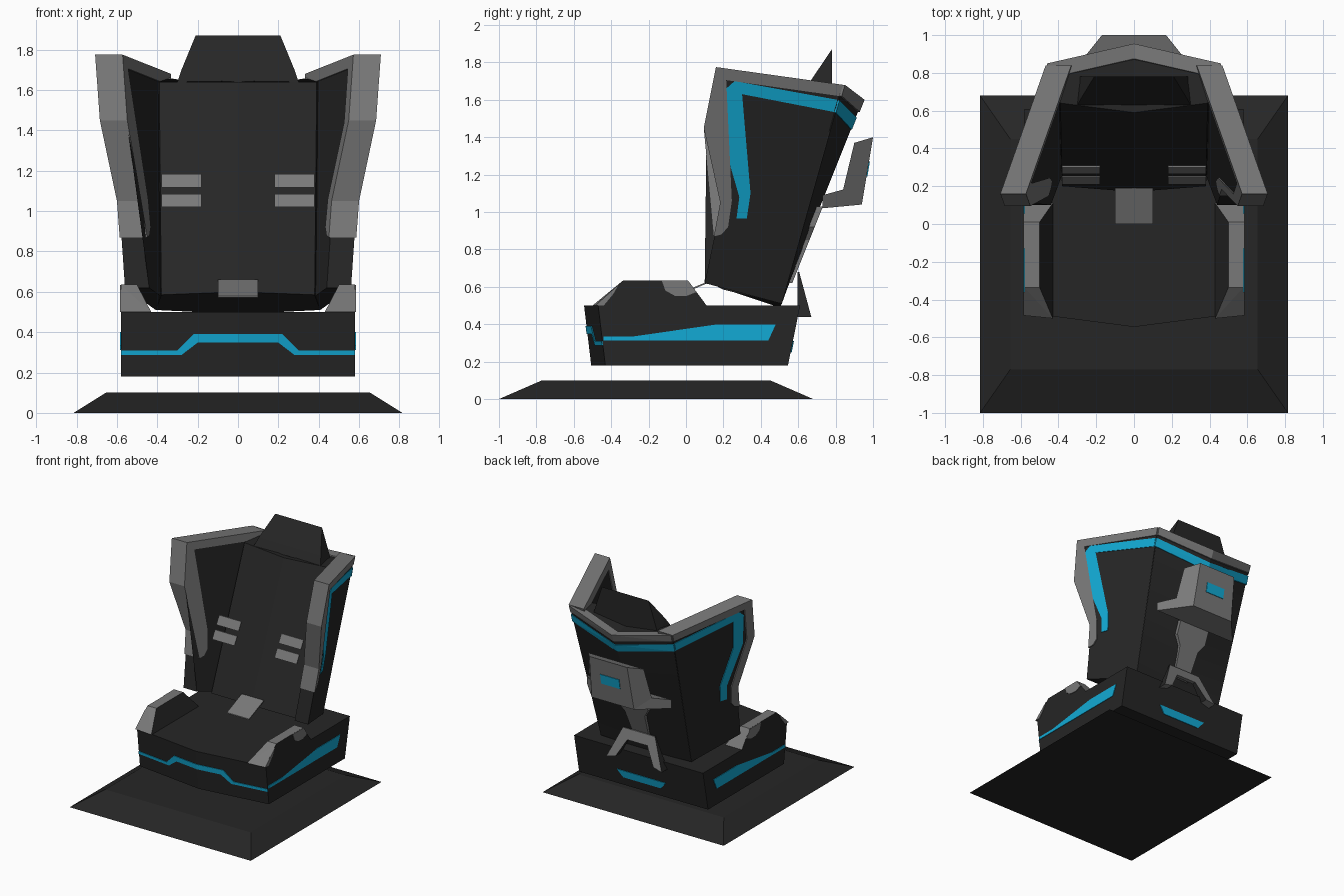
import bpy, bmesh
from mathutils import Vector

if "Cube" in bpy.data.objects:
    bpy.data.objects.remove(bpy.data.objects["Cube"])


def material(name, rgb):
    m = bpy.data.materials.new(name)
    m.diffuse_color = (*rgb, 1)
    m.use_nodes = True
    m.node_tree.nodes["Principled BSDF"].inputs["Base Color"].default_value = m.diffuse_color
    return m


BLACK = material("black", (0.019, 0.019, 0.019))
GREY = material("grey", (0.19, 0.19, 0.19))
BLUE = material("blue", (0.006, 0.40, 0.66))


def finish(name, bm, mats, rule=None):
    bmesh.ops.recalc_face_normals(bm, faces=bm.faces)
    bm.normal_update()
    if rule:
        for f in bm.faces:
            f.material_index = rule(f)
    me = bpy.data.meshes.new(name)
    bm.to_mesh(me)
    bm.free()
    for m in mats:
        me.materials.append(m)
    ob = bpy.data.objects.new(name, me)
    bpy.context.collection.objects.link(ob)
    return ob


def hull(name, pts, mats, rule=None):
    """Convex solid around a few points."""
    bm = bmesh.new()
    for p in pts:
        bm.verts.new(p)
    bmesh.ops.convex_hull(bm, input=bm.verts)
    bmesh.ops.dissolve_limit(bm, angle_limit=0.01, verts=bm.verts, edges=bm.edges)
    return finish(name, bm, mats, rule)


def slab(name, outline, surf, t0, t1, mats, sides=(1,), rule=None):
    """Prism of a 2D outline laid on surf(a, b, t), from depth t0 to t1."""
    bm = bmesh.new()
    for s in sides:
        rings = []
        for t in (t0, t1):
            pts = [surf(a, b, t) for a, b in outline]
            rings.append([bm.verts.new((s * x, y, z)) for x, y, z in pts])
        n = len(outline)
        caps = [bm.faces.new(rings[0]), bm.faces.new(rings[1][::-1])]
        for i in range(n):
            j = (i + 1) % n
            bm.faces.new((rings[0][i], rings[0][j], rings[1][j], rings[1][i]))
        bmesh.ops.triangulate(bm, faces=caps)
    return finish(name, bm, mats, rule)


BOTH = (1, -1)
mirror = lambda pts: [(s * x, y, z) for x, y, z in pts for s in BOTH]

# Surfaces that parts are laid on; t goes into the model
wing_x = lambda y, z: 0.5075 - 0.3336 * y + 0.1385 * z
wing = lambda y, z, t: (wing_x(y, z) - t, y, z)
side = lambda y, z, t: (0.58 - t, y, z)
front_y = lambda x, z: -0.545 + 0.13 * abs(x) + (0.5 - z) * 0.12
front = lambda x, z, t: (x, front_y(x, z) + t, z)
rear = lambda x, z, t: (x, 0.61 - (0.5 - z) * 0.2 - t, z)


def back(x, z, t):
    y0, yc = 0.945 + 0.40 * (z - 1.6), 0.84 + 0.28 * (z - 1.68)
    return (x, y0 + (yc - y0) * x / wing_x(yc, z) - t, z)


# Floor plate
hull("base_plate", [(x, y, 0) for x in (-.815, .815) for y in (-1, .68)] +
     [(x, y, .1) for x in (-.655, .655) for y in (-.77, .45)], [BLACK])

# Seat block with pointed front
hull("seat", [(x, front_y(x, z), z) for x in (-.58, 0, .58) for z in (.18, .5)] +
     [(x, y, z) for x in (-.58, .58) for y, z in ((.545, .18), (.61, .5))], [BLACK])

# Light stripes around the seat
slab("seat_front_stripe", [(0, .39), (.22, .39), (.30, .31), (.58, .31), (.58, .287),
     (.28, .287), (.20, .348), (0, .348)], front, -.005, .003, [BLUE], BOTH)
slab("seat_side_stripe", [(-.44, .335), (.12, .335), (.17, .40), (.48, .40), (.44, .312),
     (-.44, .312)], side, -.005, .003, [BLUE], BOTH)
slab("seat_rear_stripe", [(-.22, .31), (.22, .31), (.17, .25), (-.17, .25)],
     rear, -.005, .003, [BLUE])

# Armrests: dark flanks, grey top and ends
for s, label in ((1, "right"), (-1, "left")):
    pts = [(.58, -.485, .5), (.43, -.5, .5), (.58, -.335, .635), (.5, -.335, .635),
           (.58, .01, .635), (.5, .01, .635), (.58, .11, .5), (.43, .11, .5)]
    hull(label + "_armrest", [(s * x, y, z) for x, y, z in pts], [GREY, BLACK],
         lambda f: 1 if abs(f.normal.x) > .6 else 0)
slab("armrest_front_trim", [(-.485, .5), (-.36, .612), (-.39, .56), (-.44, .5)],
     side, -.005, .003, [GREY], BOTH)
slab("armrest_disc", [(-.13, .634), (-.11, .58), (-.06, .552), (0, .55), (.055, .572),
     (.01, .634)], side, -.005, .003, [GREY], BOTH)

# Backrest core, lofted from lower to upper ring
bm = bmesh.new()
ROWS, rings = 10, []
for i in range(ROWS + 1):
    k = i / ROWS
    lerp = lambda a, b: Vector(a).lerp(Vector(b), k)
    zc, zm = .51 + 1.15 * k, .49 + 1.09 * k
    yc = back(0, zc, 0)[1]
    yc = .84 + .28 * (zc - 1.68)
    f0, f1 = lerp((0, .17, .6), (0, .59, 1.64)), lerp((.38, .2, .585), (.39, .64, 1.64))
    b1, b0 = Vector((wing_x(yc, zc), yc, zc)), Vector(back(0, zm, 0))
    flip = lambda v: Vector((-v.x, v.y, v.z))
    rings.append([bm.verts.new(v) for v in (f0, f1, b1, b0, flip(b1), flip(f1))])
for lo, hi in zip(rings, rings[1:]):
    for i in range(6):
        j = (i + 1) % 6
        bm.faces.new((lo[i], lo[j], hi[j], hi[i]))
for r in (rings[0], rings[-1]):
    for a, b, c, d in ((0, 1, 2, 3), (0, 3, 4, 5)):
        bm.faces.new((r[a], r[b], r[c], r[d]))
finish("backrest", bm, [BLACK])

# Side wings with grey rim and light stripe running round the back
slab("wings", [(.10, .62), (.19, 1.05), (.11, 1.45), (.175, 1.76), (.83, 1.665), (.51, .51)],
     wing, 0, .12, [BLACK], BOTH)
slab("wing_rim", [(.149, .87), (.183, 1.05), (.095, 1.45), (.16, 1.775), (.84, 1.68),
     (.82, 1.62), (.215, 1.705), (.16, 1.44), (.245, 1.06), (.225, .92), (.19, .88)],
     wing, -.008, .128, [GREY], BOTH)
slab("back_rim", [(0, 1.60), (.46, 1.68), (.458, 1.62), (0, 1.535)],
     back, -.01, .07, [GREY], BOTH)
slab("wing_stripe", [(.27, .965), (.285, 1.08), (.19, 1.41), (.215, 1.66), (.26, 1.70),
     (.81, 1.60), (.79, 1.535), (.30, 1.63), (.27, 1.40), (.345, 1.10), (.325, .965)],
     wing, -.005, .003, [BLUE], BOTH)
slab("back_stripe", [(0, 1.505), (.462, 1.597), (.462, 1.532), (0, 1.44)],
     back, -.006, .003, [BLUE], BOTH)

# Headrest wedge
hull("headrest", mirror([(.30, .63, 1.64), (.28, .665, 1.70), (.21, .78, 1.87),
                         (.30, .78, 1.60)]), [BLACK])

# Harness pads held in front of the backrest, and the lap pad
pad = lambda x, z, t: (x, .21 + .55 * (z - 1.02) + t, z)
for name, z in (("lower_harness_pad", 1.02), ("upper_harness_pad", 1.118)):
    slab(name, [(.18, z), (.38, z), (.38, z + .065), (.18, z + .065)],
         pad, 0, .009, [GREY], BOTH)
slab("lap_pad", [(-.1, 0), (.1, 0), (.1, .19), (-.1, .19)],
     lambda x, y, t: (x, y, .58 + .42 * y - t), 0, .009, [GREY])

# Rear housing behind the backrest
bm = bmesh.new()
half = [(.17, 1.0, 1.40), (.25, .90, 1.37), (.28, .84, 1.12), (.38, .73, 1.09),
        (.38, .73, 1.02), (.19, .94, 1.04)]
R, L = ([bm.verts.new((s * x, y, z)) for x, y, z in half] for s in BOTH)
for i in range(6):
    j = (i + 1) % 6
    bm.faces.new((R[i], R[j], L[j], L[i]))
for q in (R, L):
    bm.faces.new((q[0], q[1], q[2], q[5]))
    bm.faces.new((q[2], q[3], q[4], q[5]))
finish("rear_housing", bm, [GREY])
slab("rear_light", [(-.085, 1.19), (.085, 1.19), (.085, 1.27), (-.085, 1.27)],
     lambda x, z, t: (x, 1.0 - (1.4 - z) * .1667 - t, z), -.005, .003, [BLUE])

# Strut and arched bracket below the housing
spine = lambda x, z, t: (x, back(0, z, 0)[1] - t, z)
slab("rear_strut", [(-.07, .62), (.07, .62), (.09, .85), (.14, .92), (.14, 1.03),
     (-.14, 1.03), (-.14, .92), (-.09, .85)], spine, -.015, .05, [GREY])
slab("rear_arch", [(-.25, .44), (-.145, .68), (.145, .68), (.25, .44), (.17, .46),
     (.09, .6), (-.09, .6), (-.17, .46)],
     lambda x, z, t: (x, .605 + t * (.68 - z) * .27 - .01 * (1 - t), z), 0, 1,
     [GREY, BLACK], rule=lambda f: 1 if abs(f.normal.x) > .75 else 0)
